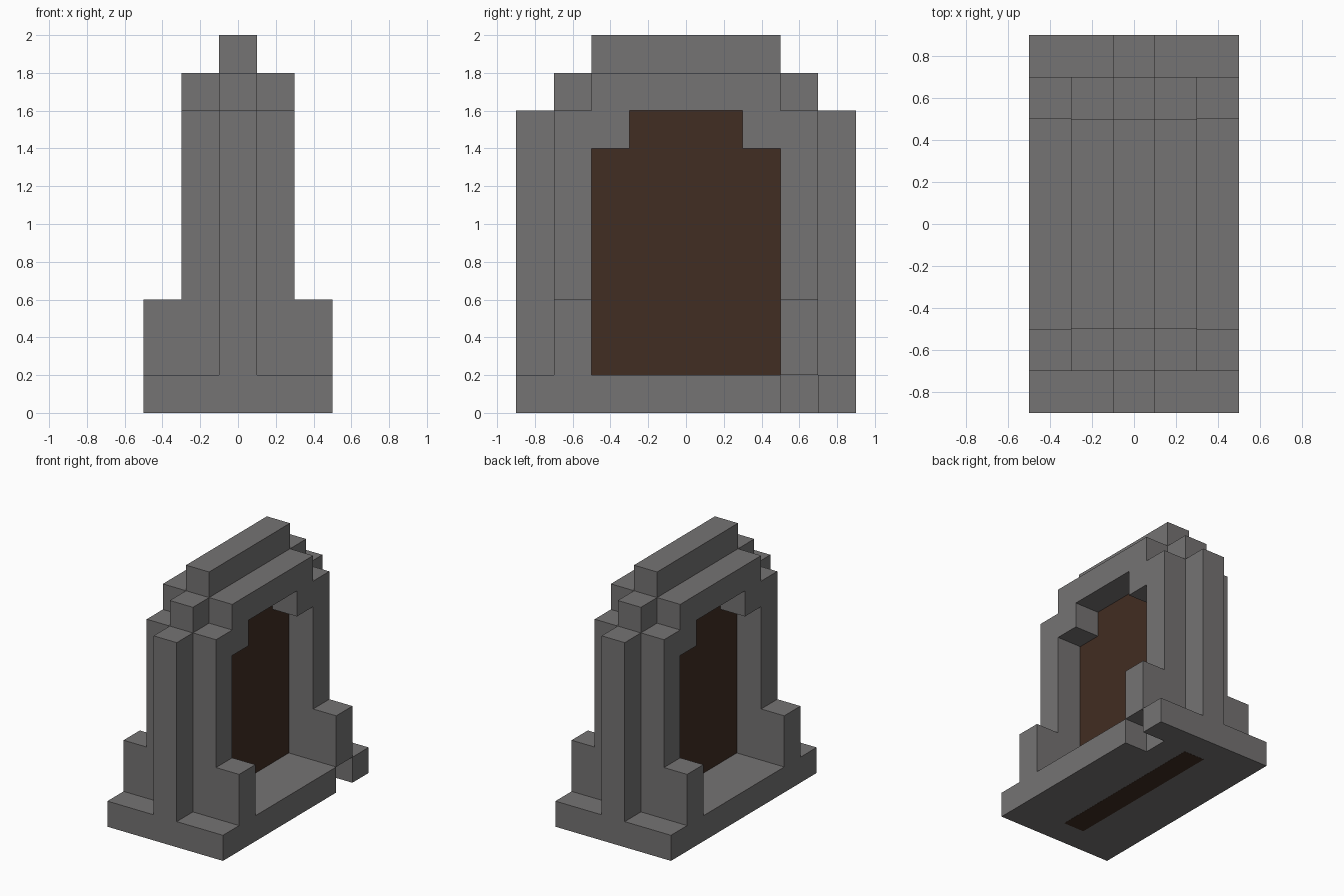
import bpy, bmesh
from mathutils import Vector

if "Cube" in bpy.data.objects:
    bpy.data.objects.remove(bpy.data.objects["Cube"], do_unlink=True)


def material(name, rgb):
    mat = bpy.data.materials.new(name)
    mat.use_nodes = True
    mat.diffuse_color = (*rgb, 1)
    mat.node_tree.nodes["Principled BSDF"].inputs["Base Color"].default_value = (*rgb, 1)
    return mat


stone = material("grey stone", (0.178, 0.172, 0.172))
wood = material("dark brown", (0.053, 0.026, 0.016))


def prism(name, points, depth, mat):
    """Extrude a flat outline of 3D points along the depth vector."""
    bm = bmesh.new()
    face = bm.faces.new([bm.verts.new(p) for p in points])
    extruded = bmesh.ops.extrude_face_region(bm, geom=[face], use_keep_orig=True)
    moved = [v for v in extruded["geom"] if isinstance(v, bmesh.types.BMVert)]
    bmesh.ops.translate(bm, verts=moved, vec=Vector(depth))
    bmesh.ops.recalc_face_normals(bm, faces=bm.faces)
    mesh = bpy.data.meshes.new(name)
    bm.to_mesh(mesh)
    bm.free()
    mesh.materials.append(mat)
    obj = bpy.data.objects.new(name, mesh)
    bpy.context.collection.objects.link(obj)
    return obj


def mirrored(half):
    """Complete a half outline of (y, z) points across y = 0."""
    return half + [(-y, z) for y, z in reversed(half)]


def arch(name, outer, inner, half_width, mat=stone):
    """Stepped arch standing on the base, with an opening along x."""
    outline = mirrored(outer) + mirrored(inner)[::-1]
    return prism(name, [(-half_width, y, z) for y, z in outline],
                 (2 * half_width, 0, 0), mat)


# Base slab with one block missing from its +x edge
slab = [(-.5, -.9), (.5, -.9), (.5, .5), (.3, .5), (.3, .7), (.5, .7), (.5, .9), (-.5, .9)]
prism("base", [(x, y, 0) for x, y in slab], (0, 0, .2), stone)

# Thick frame around the stepped opening
opening = [(.5, .2), (.5, 1.4), (.3, 1.4), (.3, 1.6)]
frame = [(.7, .2), (.7, 1.6), (.5, 1.6), (.5, 1.8)]
arch("frame", frame, opening, .3)

# Narrow ridge running up and over the frame, sunk into it
ridge = [(.9, .2), (.9, 1.6), (.7, 1.6), (.7, 1.8), (.5, 1.8), (.5, 2)]
sunk = [(.6, .2), (.6, 1.5), (.4, 1.5), (.4, 1.7)]
arch("ridge", ridge, sunk, .1)

# Four buttress blocks at the foot of the frame
foot = prism("buttresses", [(.3, .5, .2), (.5, .5, .2), (.5, .7, .2), (.3, .7, .2)],
             (0, 0, .4), stone)
mirror = foot.modifiers.new("Mirror", "MIRROR")
mirror.use_axis = (True, True, False)

# Panel filling the opening, reaching down through the base
panel = mirrored([(.68, -.001), (.68, 1.5), (.4, 1.5), (.4, 1.7)])
prism("panel", [(-.09, y, z) for y, z in panel], (.18, 0, 0), wood)
